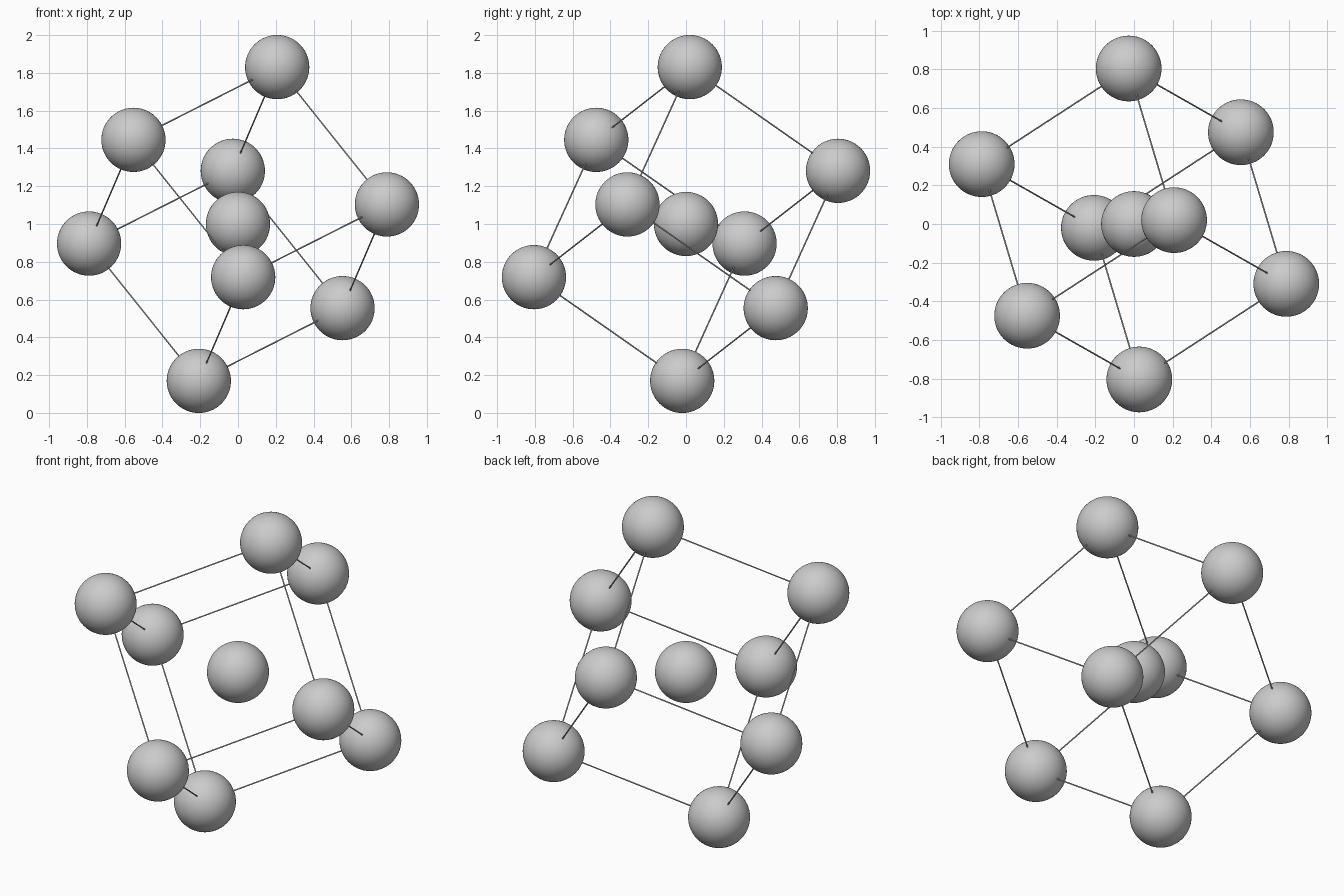
import bpy
from itertools import product
from mathutils import Vector

if "Cube" in bpy.data.objects:
    bpy.data.objects.remove(bpy.data.objects["Cube"])

CENTRE = Vector((0, 0, 1))
BALL_R = 0.17
ROD_R = 0.004
# three perpendicular edge vectors of the tilted cube
AXES = [Vector((-0.581, 0.330, 0.727)),
        Vector((0.761, 0.495, 0.385)),
        Vector((0.235, -0.785, 0.549))]


def corner(signs):
    return CENTRE + sum((a * (s / 2) for a, s in zip(AXES, signs)), Vector())


def ball(name, loc):
    bpy.ops.mesh.primitive_uv_sphere_add(segments=64, ring_count=32, radius=BALL_R, location=loc)
    bpy.context.object.name = name
    bpy.ops.object.shade_smooth()


def rod(name, a, b):
    d = b - a
    bpy.ops.mesh.primitive_cylinder_add(vertices=8, radius=ROD_R, depth=d.length, location=(a + b) / 2)
    ob = bpy.context.object
    ob.name = name
    ob.rotation_euler = d.to_track_quat('Z', 'Y').to_euler()
    bpy.ops.object.shade_smooth_by_angle()


# centre ball and eight corner balls
ball("centre_ball", CENTRE)
for signs in product((-1, 1), repeat=3):
    ball("corner_ball", corner(signs))

# twelve thin rods along the cube edges
for axis in range(3):
    for s, t in product((-1, 1), repeat=2):
        lo, hi = [s, t], [s, t]
        lo.insert(axis, -1)
        hi.insert(axis, 1)
        rod("edge_rod", corner(lo), corner(hi))
